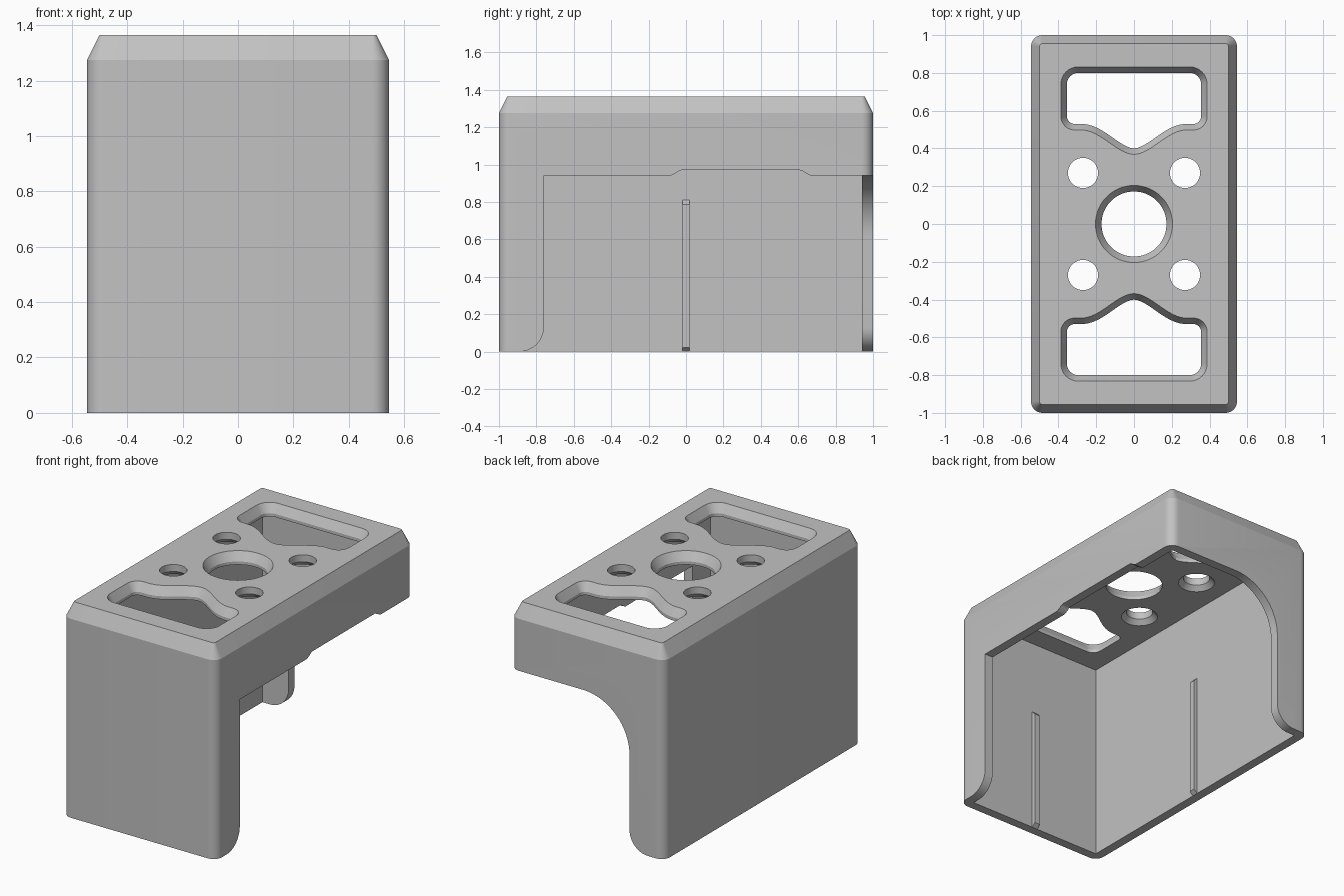
import bpy, bmesh, math
from mathutils import Vector

if "Cube" in bpy.data.objects:
    bpy.data.objects.remove(bpy.data.objects["Cube"])

HX, HY, TOP, CEIL, WALL = 0.545, 1.0, 1.365, 1.29, 0.06
SHOULDER = 1.275

grey = bpy.data.materials.new("plain grey")
grey.use_nodes = True
grey.diffuse_color = (0.54, 0.54, 0.54, 1)
grey.node_tree.nodes["Principled BSDF"].inputs["Base Color"].default_value = (0.54, 0.54, 0.54, 1)


def loft(name, loops):
    """Closed solid through loops that have equal point counts."""
    bm = bmesh.new()
    rings = [[bm.verts.new(p) for p in loop] for loop in loops]
    n = len(rings[0])
    for a, b in zip(rings, rings[1:]):
        for i in range(n):
            j = (i + 1) % n
            bm.faces.new((a[i], a[j], b[j], b[i]))
    bm.faces.new(rings[0])
    bm.faces.new(rings[-1])
    bmesh.ops.recalc_face_normals(bm, faces=bm.faces)
    mesh = bpy.data.meshes.new(name)
    bm.to_mesh(mesh)
    bm.free()
    mesh.materials.append(grey)
    obj = bpy.data.objects.new(name, mesh)
    bpy.context.collection.objects.link(obj)
    return obj


def arc(cx, cy, r, start, end, steps=10):
    angles = [math.radians(start + (end - start) * i / steps) for i in range(steps + 1)]
    return [(cx + r * math.cos(a), cy + r * math.sin(a)) for a in angles]


def rounded_rect(hx, hy, r):
    pts = []
    for k, (sx, sy) in enumerate([(1, 1), (-1, 1), (-1, -1), (1, -1)]):
        pts += arc(sx * (hx - r), sy * (hy - r), r, 90 * k, 90 * k + 90, 8)
    return pts


def at_z(pts, z):
    return [(x, y, z) for x, y in pts]


def grow(pts, d):
    """Offset a counterclockwise outline outwards."""
    out = []
    for i, p in enumerate(pts):
        t = Vector(pts[(i + 1) % len(pts)]) - Vector(pts[i - 1])
        n = Vector((t.y, -t.x)).normalized()
        out.append((p[0] + n.x * d, p[1] + n.y * d))
    return out


def cut(target, cutter):
    cutter.hide_render = True
    mod = target.modifiers.new("cut", "BOOLEAN")
    mod.operation, mod.solver, mod.object = "DIFFERENCE", "EXACT", cutter
    bpy.context.view_layer.objects.active = target
    bpy.ops.object.modifier_apply(modifier=mod.name)
    bpy.data.objects.remove(cutter)


def opening(name, outline):
    """Through hole with a chamfered upper rim."""
    wide = grow(outline, 0.032)
    return loft(name, [at_z(outline, 1.2), at_z(outline, 1.31), at_z(wide, TOP), at_z(wide, 1.45)])


# Outer shell with rounded corners and a chamfered top
base = rounded_rect(HX, HY, 0.06)
body = loft("cover_shell", [at_z(base, 0), at_z(base, SHOULDER),
                            at_z(rounded_rect(HX - 0.045, HY - 0.045, 0.015), TOP)])

# Hollow inside
ix, iy = HX - WALL, HY - WALL
box = [(-ix, -iy), (ix, -iy), (ix, iy), (-ix, iy)]
cut(body, loft("cavity", [at_z(box, -0.1), at_z(box, CEIL)]))

# Open side: narrow front return and a shallow raised notch
side = [(-0.89, -0.1)] + arc(-0.89, 0.13, 0.13, -89, 0)
side += [(-0.76, 0.942), (-0.08, 0.942)]
side += arc(-0.02, 0.93, 0.04, 140, 90, 4)
side += arc(0.605, 0.93, 0.04, 90, 40, 4)
side += [(0.665, 0.942), (1.1, 0.942), (1.1, -0.1)]
cut(body, loft("side_cutter", [[(x, y, z) for y, z in side] for x in (ix - 0.02, HX + 0.1)]))

# Open back: one slim leg with a large fillet
back = [(-0.43, -0.1)] + arc(-0.43, 0.13, 0.13, -89, 0)
back += arc(0.03, 0.612, 0.33, 180, 90, 16)
back += [(HX + 0.1, 0.942), (HX + 0.1, -0.1)]
cut(body, loft("back_cutter", [[(x, y, z) for x, z in back] for y in (iy - 0.02, HY + 0.1)]))

# Centre hole
cut(body, opening("centre_hole", arc(0, 0, 0.172, 0, 360, 64)[:-1]))

# Small holes, countersunk underneath
for sx in (-1, 1):
    for sy in (-1, 1):
        rings = [(0.11, 1.2), (0.11, CEIL), (0.08, CEIL + 0.03), (0.08, 1.45)]
        cut(body, loft("small_hole", [at_z(arc(sx * 0.27, sy * 0.27, r, 0, 360, 40)[:-1], z)
                                      for r, z in rings]))

# Two large shaped windows
half = []
for i in range(15):
    x = 0.28 * i / 14
    half.append((x, 0.40 + 0.065 * (1 - math.cos(math.pi * (x / 0.28) ** 0.85))))
half += arc(0.315, 0.57, 0.04, -90, 0, 8) + arc(0.295, 0.74, 0.06, 0, 90, 8)
window = half + [(-x, y) for x, y in reversed(half[1:])]
cut(body, opening("back_window", window))
cut(body, opening("front_window", [(-x, -y) for x, y in window]))

# Slim ribs on the two full inner walls, with sloped ends
rib = [(-0.01, 0.0), (0, 0.0), (0.025, 0.022), (0.025, 0.785), (0, 0.81), (-0.01, 0.81)]
ribs = [loft("side_wall_rib", [[(-ix + d, y, z) for d, z in rib] for y in (-0.02, 0.02)]),
        loft("front_wall_rib", [[(x, -iy + d, z) for d, z in rib] for x in (-0.02, 0.02)])]

# Smooth the rounded areas, keep hard edges
bpy.ops.object.select_all(action="DESELECT")
body.select_set(True)
bpy.context.view_layer.objects.active = body
bpy.ops.object.shade_smooth_by_angle(angle=math.radians(20))
